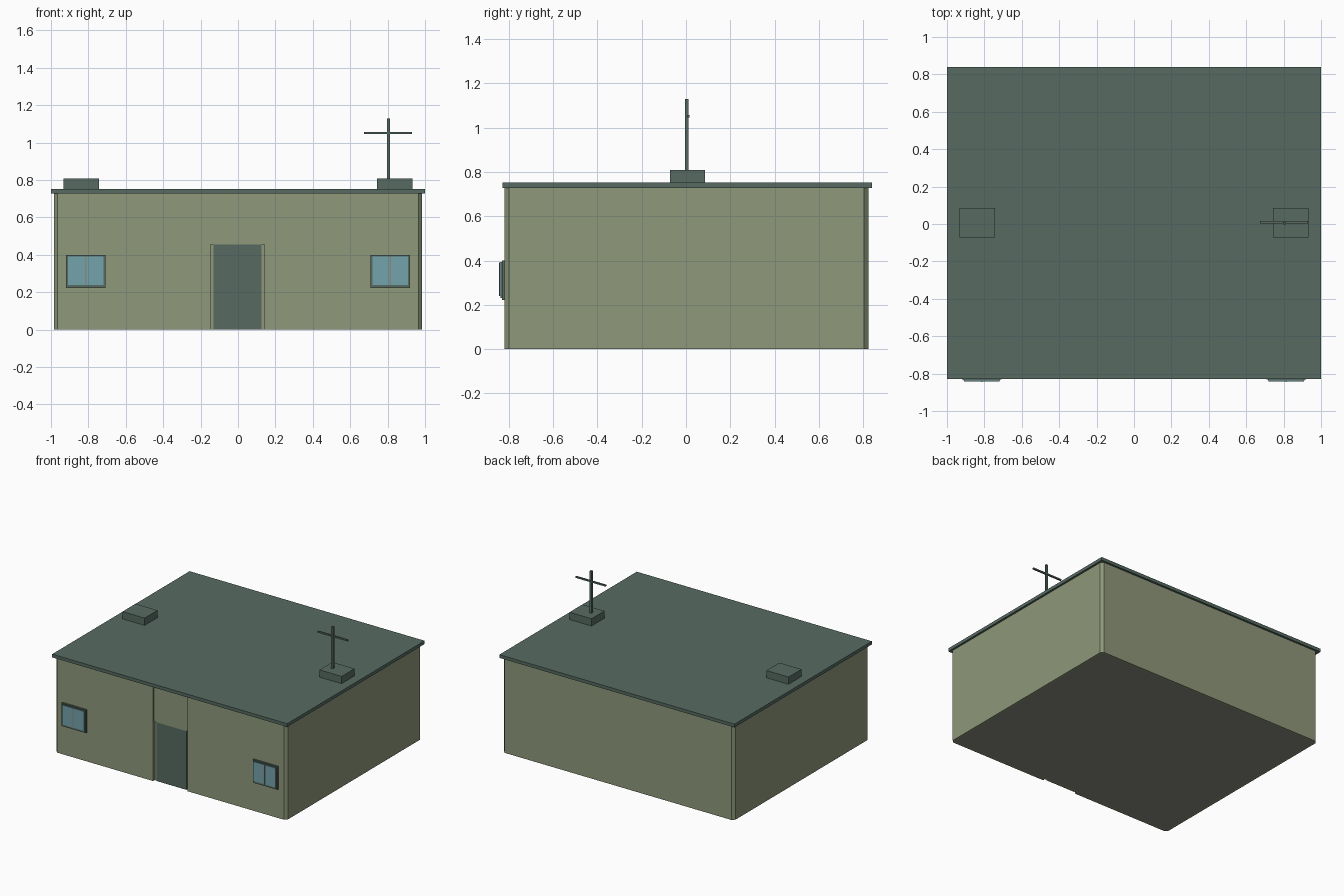
import bpy, bmesh

cube = bpy.data.objects.get("Cube")
if cube:
    bpy.data.objects.remove(cube, do_unlink=True)


def material(name, rgb):
    """Flat colour from 8-bit sRGB, stored as linear."""
    col = [((c / 255 + 0.055) / 1.055) ** 2.4 for c in rgb] + [1]
    m = bpy.data.materials.new(name)
    m.use_nodes = True
    m.diffuse_color = col
    m.node_tree.nodes["Principled BSDF"].inputs["Base Color"].default_value = col
    return m


WALL = material("olive wall", (142, 152, 122))
GREEN = material("dark green", (87, 107, 98))
GLASS = material("blue glass", (115, 163, 172))
GREY = material("warm grey", (140, 138, 128))


def finish(name, bm, *mats):
    bmesh.ops.recalc_face_normals(bm, faces=bm.faces)
    me = bpy.data.meshes.new(name)
    bm.to_mesh(me)
    bm.free()
    for m in mats:
        me.materials.append(m)
    ob = bpy.data.objects.new(name, me)
    bpy.context.collection.objects.link(ob)
    return ob


def box(name, x, y, z, mat):
    """Box from (min, max) pairs."""
    bm = bmesh.new()
    bmesh.ops.create_cube(bm, size=1)
    for v in bm.verts:
        for i, (lo, hi) in enumerate((x, y, z)):
            v.co[i] = lo if v.co[i] < 0 else hi
    return finish(name, bm, mat)


# Wall block: plan with bevelled corners and a shallow entrance recess
X, FRONT, BACK, C = 0.985, -0.82, 0.825, 0.02
EAVES, DOOR_TOP = 0.727, 0.455
LEFT, RIGHT, RECESS = -0.148, 0.143, FRONT + 0.02
plan = [
    (-X + C, FRONT), (LEFT, FRONT), (LEFT, RECESS), (RIGHT, RECESS), (RIGHT, FRONT),
    (X - C, FRONT), (X, FRONT + C), (X, BACK - C), (X - C, BACK),
    (-X + C, BACK), (-X, BACK - C), (-X, FRONT + C),
]
bm = bmesh.new()
base = bm.faces.new([bm.verts.new((x, y, 0)) for x, y in plan])
top = bmesh.ops.extrude_face_region(bm, geom=[base], use_keep_orig=True)["geom"]
bmesh.ops.translate(bm, vec=(0, 0, EAVES),
                    verts=[g for g in top if isinstance(g, bmesh.types.BMVert)])
bmesh.ops.recalc_face_normals(bm, faces=bm.faces)
# Underside: grey floor inside a narrow wall-coloured rim
floor = min(bm.faces, key=lambda f: f.calc_center_median().z)
bmesh.ops.inset_region(bm, faces=[floor], thickness=0.018, use_even_offset=True)
floor.material_index = 1
finish("walls", bm, WALL, GREY)

# Entrance
box("lintel", (LEFT, RIGHT), (FRONT + 0.008, RECESS), (DOOR_TOP, EAVES), WALL)
box("door", (-0.13, 0.125), (RECESS - 0.006, RECESS), (0, DOOR_TOP), GREEN)

# Flat roof
box("roof", (-1, 1), (-0.83, 0.84), (0.727, 0.752), GREEN)

# Windows and rooftop vents, one of each per side
for side, s in (("right", -1), ("left", 1)):
    cx = 0.814 * s

    def span(half):
        return (cx - half, cx + half)

    box(side + "_window_frame", span(0.105), (-0.832, FRONT), (0.222, 0.4), GREEN)
    box(side + "_window_sash", span(0.098), (-0.838, -0.832), (0.23, 0.393), GREEN)
    box(side + "_window_glass", span(0.095), (-0.842, -0.838), (0.24, 0.39), GLASS)
    box(side + "_window_mullion", span(0.004), (-0.845, -0.842), (0.24, 0.39), GREY)
    vx = 0.838 * s
    box(side + "_roof_vent", (vx - 0.094, vx + 0.094), (-0.072, 0.085), (0.752, 0.808), GREEN)

# Aerial on the left vent
box("aerial_mast", (0.796, 0.812), (-0.004, 0.012), (0.808, 1.13), GREEN)
box("aerial_crossbar", (0.675, 0.93), (0.004, 0.016), (1.047, 1.058), GREEN)
